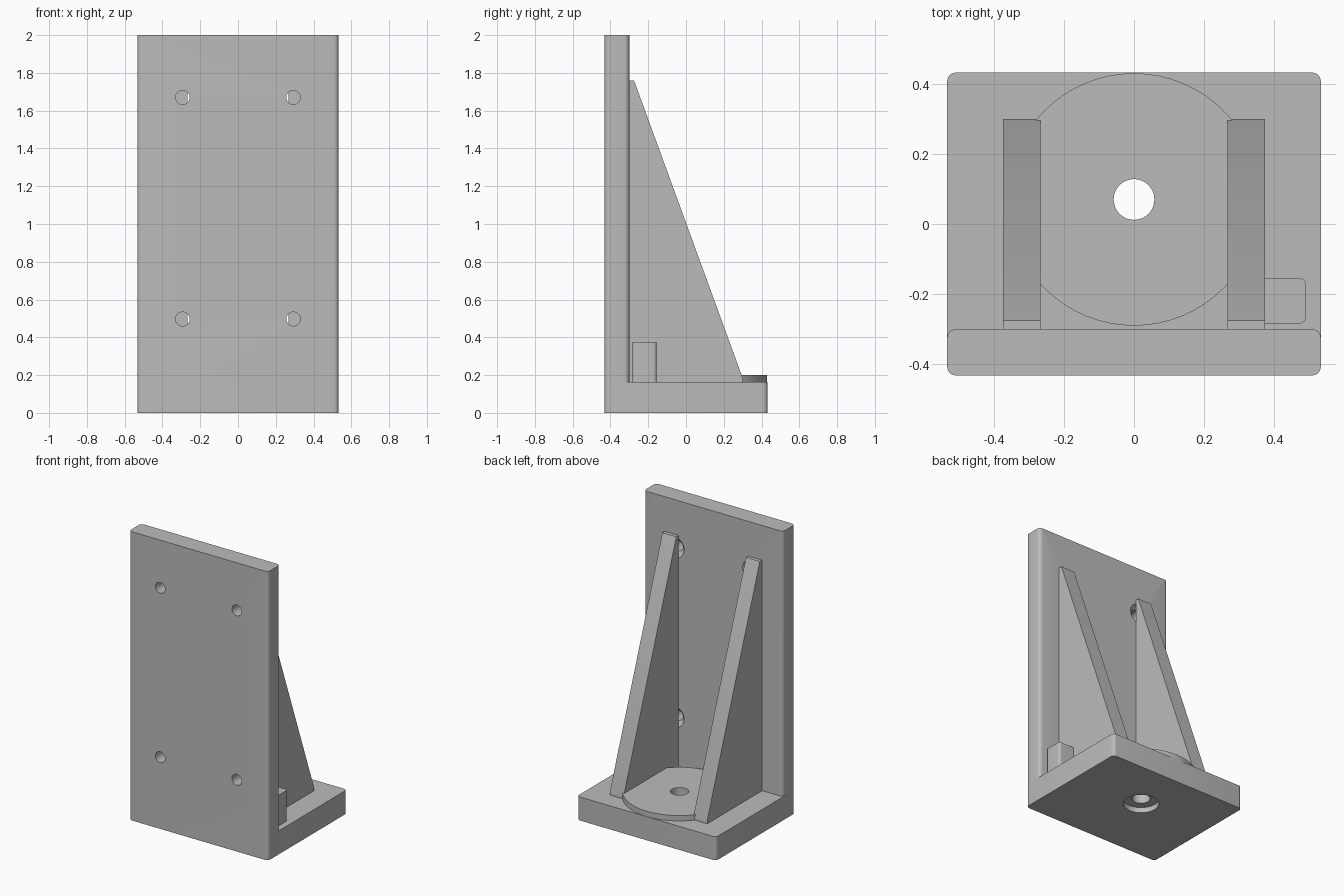
import bpy
import bmesh
import math
from mathutils import Matrix

default = bpy.data.objects.get("Cube")
if default:
    bpy.data.objects.remove(default, do_unlink=True)

GREY = (0.5, 0.5, 0.5, 1)
metal = bpy.data.materials.new("plain grey")
metal.use_nodes = True
metal.diffuse_color = GREY
metal.node_tree.nodes["Principled BSDF"].inputs["Base Color"].default_value = GREY

BASE_TOP, PLATE_BACK, HUB_Y = 0.163, -0.30, 0.07


def make_object(name, bm):
    mesh = bpy.data.meshes.new(name)
    bmesh.ops.recalc_face_normals(bm, faces=bm.faces)
    bm.to_mesh(mesh)
    bm.free()
    mesh.materials.append(metal)
    obj = bpy.data.objects.new(name, mesh)
    bpy.context.collection.objects.link(obj)
    return obj


def box(name, low, high, radius=0, rounded=lambda v: True):
    """Box whose chosen vertical edges are rounded."""
    bm = bmesh.new()
    bmesh.ops.create_cube(bm, size=1)
    for v in bm.verts:
        v.co = [a + (c + 0.5) * (b - a) for a, b, c in zip(low, high, v.co)]
    if radius:
        edges = [e for e in bm.edges
                 if abs(e.verts[0].co.z - e.verts[1].co.z) > 0.01 and rounded(e.verts[0].co)]
        bmesh.ops.bevel(bm, geom=edges, offset=radius, segments=6, profile=0.5, affect='EDGES')
    return make_object(name, bm)


def cone(name, centre, r1, r2, depth, along_y=False):
    """Round solid around its centre; r2 is the top or +y end."""
    bm = bmesh.new()
    turn = Matrix.Rotation(-math.pi / 2, 4, 'X') if along_y else Matrix()
    bmesh.ops.create_cone(bm, cap_ends=True, segments=64, radius1=r1, radius2=r2,
                          depth=depth, matrix=Matrix.Translation(centre) @ turn)
    return make_object(name, bm)


def cut(target, cutter):
    mod = target.modifiers.new("cut " + cutter.name, 'BOOLEAN')
    mod.operation = 'DIFFERENCE'
    mod.solver = 'EXACT'
    mod.object = cutter
    cutter.hide_render = True
    cutter.hide_set(True)


# Main slabs
base = box("base", (-0.533, -0.432, 0), (0.533, 0.432, BASE_TOP), 0.025)
plate = box("upright_plate", (-0.533, -0.432, 0), (0.533, PLATE_BACK, 2), 0.025)

# Raised round pad with a bore, counterbored underneath
pad = cone("round_pad", (0, HUB_Y, 0.18), 0.36, 0.36, 0.04)
bore = cone("bore_cutter", (0, HUB_Y, 0.1), 0.058, 0.058, 0.5)
counterbore = cone("counterbore_cutter", (0, HUB_Y, 0), 0.114, 0.114, 0.074)
cut(pad, bore)
cut(base, bore)
cut(base, counterbore)

# Triangular ribs
for side, label in ((1, "left"), (-1, "right")):
    bm = bmesh.new()
    profile = [(PLATE_BACK, BASE_TOP), (PLATE_BACK, 1.76), (-0.275, 1.76),
               (0.30, 0.185), (0.30, BASE_TOP)]
    face = bm.faces.new([bm.verts.new((side * 0.267, y, z)) for y, z in profile])
    moved = bmesh.ops.extrude_face_region(bm, geom=[face])["geom"]
    bmesh.ops.translate(bm, vec=(side * 0.106, 0, 0),
                        verts=[v for v in moved if isinstance(v, bmesh.types.BMVert)])
    make_object(label + "_rib", bm)

    # Countersunk mounting holes
    for z, level in ((0.497, "lower"), (1.67, "upper")):
        where = f"{level}_{label}"
        x = side * 0.293
        cut(plate, cone(where + "_hole_cutter", (x, -0.36, z), 0.037, 0.037, 0.3, True))
        cut(plate, cone(where + "_sink_cutter", (x, PLATE_BACK - 0.015, z),
                        0.036, 0.072, 0.036, True))

# Small stop block beside the left rib
box("stop_block", (0.37, -0.284, BASE_TOP), (0.49, -0.155, 0.375), 0.018,
    lambda co: co.x > 0.4)

# Smooth round surfaces, sharp edges kept
for obj in bpy.context.scene.objects:
    if obj.type == 'MESH' and not obj.hide_render:
        bpy.ops.object.select_all(action='DESELECT')
        obj.select_set(True)
        bpy.context.view_layer.objects.active = obj
        bpy.ops.object.shade_smooth_by_angle(angle=math.radians(30))
